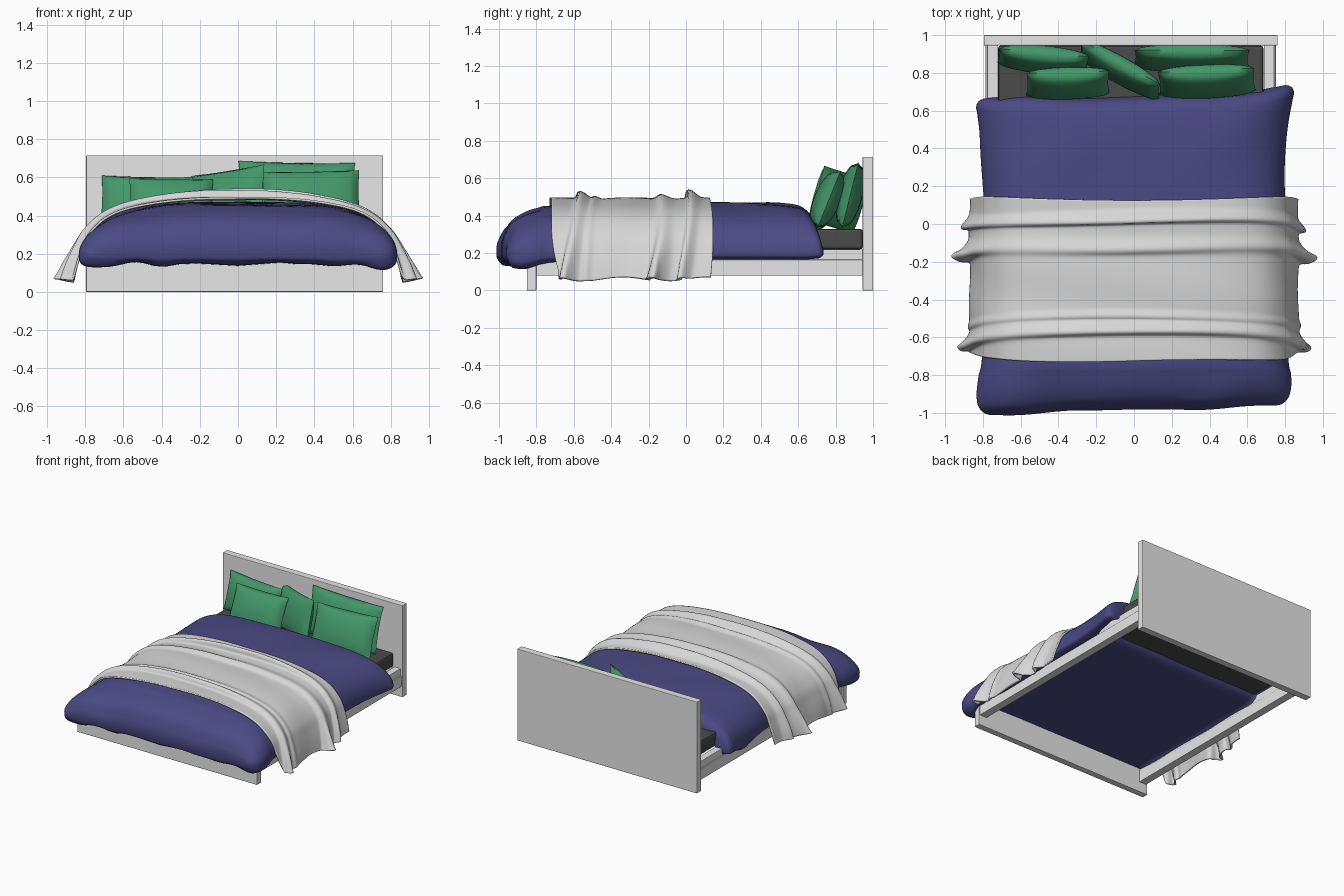
import bpy, bmesh, math
from math import sin, cos, pi, exp
from mathutils import Vector, Matrix

if "Cube" in bpy.data.objects:
    bpy.data.objects.remove(bpy.data.objects["Cube"])


def material(name, rgb):
    m = bpy.data.materials.new(name)
    m.use_nodes = True
    m.diffuse_color = (*rgb, 1)
    m.node_tree.nodes["Principled BSDF"].inputs["Base Color"].default_value = (*rgb, 1)
    return m


FRAME = material("pale grey frame", (0.8, 0.8, 0.8))
THROW = material("light grey wool", (0.68, 0.68, 0.68))
DUVET = material("indigo cotton", (0.07, 0.068, 0.232))
PILLOW = material("green cotton", (0.056, 0.31, 0.143))
MATTRESS = material("dark grey mattress", (0.068, 0.068, 0.068))


def finish(bm, name, mat, smooth=None):
    bmesh.ops.recalc_face_normals(bm, faces=bm.faces)
    me = bpy.data.meshes.new(name)
    bm.to_mesh(me)
    bm.free()
    me.materials.append(mat)
    ob = bpy.data.objects.new(name, me)
    bpy.context.collection.objects.link(ob)
    if smooth:
        bpy.context.view_layer.objects.active = ob
        bpy.ops.object.select_all(action="DESELECT")
        ob.select_set(True)
        bpy.ops.object.shade_smooth_by_angle(angle=math.radians(smooth))
    return ob


def box(name, mat, x, y, z, bevel=0.004):
    bm = bmesh.new()
    bmesh.ops.create_cube(bm, size=1)
    for v in bm.verts:
        v.co = [a + (b - a) * (c + 0.5) for (a, b), c in zip((x, y, z), v.co)]
    ob = finish(bm, name, mat)
    mod = ob.modifiers.new("Bevel", "BEVEL")
    mod.width, mod.segments = bevel, 2
    return ob


def spline(pts, t):
    """Catmull-Rom through pts, t in 0..1."""
    f = min(max(t, 0), 1) * (len(pts) - 1)
    i = min(int(f), len(pts) - 2)
    f -= i
    a, b, c, d = (Vector(pts[min(max(k, 0), len(pts) - 1)]) for k in range(i - 1, i + 3))
    return b + (c - a) * (f / 2) + (a * 2 - b * 5 + c * 4 - d) * (f * f / 2) \
        + (b * 3 - a - c * 3 + d) * (f ** 3 / 2)


def step(a, b, x):
    t = min(max((x - a) / (b - a), 0), 1)
    return t * t * (3 - 2 * t)


# Bed frame and mattress
MID = -0.017
box("headboard", FRAME, (-0.795, 0.76), (0.945, 1.0), (0, 0.715))
box("footboard", FRAME, (-0.795, 0.76), (-0.85, -0.80), (0, 0.22))
for side, label in ((1, "left"), (-1, "right")):
    def span(a, b):
        return sorted((MID + side * a, MID + side * b))
    box(label + "_side_rail", FRAME, span(0.705, 0.768), (-0.81, 0.96), (0.08, 0.165))
    box(label + "_upper_rail", FRAME, span(0.705, 0.76), (-0.81, 0.96), (0.16, 0.22))
box("mattress", MATTRESS, (-0.72, 0.685), (-0.79, 0.945), (0.22, 0.33), 0.015)

# Duvet: rounded closed sections lofted from foot to head (y, half width, top, hem)
STATIONS = [(-0.985, 0.76, 0.25, 0.18), (-0.975, 0.79, 0.29, 0.165), (-0.94, 0.82, 0.36, 0.15),
            (-0.88, 0.83, 0.405, 0.145), (-0.8, 0.825, 0.435, 0.14), (-0.7, 0.81, 0.453, 0.13),
            (-0.3, 0.80, 0.463, 0.13), (0.1, 0.80, 0.467, 0.15), (0.45, 0.81, 0.467, 0.15),
            (0.6, 0.83, 0.455, 0.15), (0.65, 0.84, 0.43, 0.155), (0.68, 0.83, 0.38, 0.16),
            (0.695, 0.80, 0.28, 0.18)]
CORE, RING, ROWS = 0.2, 88, 72
bm = bmesh.new()
rings = []
for r in range(ROWS + 1):
    y, w, top, hem = spline(STATIONS, r / ROWS)
    head, foot = step(0.3, 0.68, y), step(-0.7, -0.95, y)
    ring = []
    for k in range(RING):
        a = 2 * pi * k / RING
        c, s = cos(a), sin(a)
        u = math.copysign(abs(c) ** 0.5, c)
        x = u * w * (1 + 0.008 * sin(9 * y + 2 * u))
        if s >= 0:
            z = CORE + (top - CORE) * s
            z += s * (0.004 * sin(7 * x + 5 * y) + 0.003 * sin(13 * y - 9 * x))
            z += s * foot * 0.006 * sin(17 * x)
        else:
            # sides hang past the rails; the middle lies on the base, or on the mattress at the head
            hang = max(step(0.87, 0.94, abs(u)), step(-0.80, -0.86, y))
            rest = CORE - 0.012 + 0.07 * step(0.48, 0.5, y)
            sag = 0.07 * exp(-((y - 0.42) / 0.13) ** 2) * (u < 0)
            corner = (0.065 if u > 0 else 0.045) * step(0.6, 1, abs(u))
            ripple = 0.010 * sin(15 * x + 1) + 0.006 * sin(27 * x)
            low = hem - sag - step(-0.7, -0.9, y) * (corner + ripple) * step(-1.0, -0.95, y)
            low = CORE - (CORE - low) * abs(s) ** 0.5
            z = rest + (low - rest) * hang
        yy = y + head * (0.035 * u * abs(u) + 0.008 * sin(8 * x) - 0.02 * (1 - u * u) + 0.005)
        yy += foot * (0.022 * u + 0.006 * cos(6 * x + 1) + 0.004 * sin(13 * x))
        ring.append(bm.verts.new((x, yy, z)))
    rings.append(ring)
for p, q in zip(rings, rings[1:]):
    for k in range(RING):
        j = (k + 1) % RING
        bm.faces.new((p[k], p[j], q[j], q[k]))
# end caps are strips joining the upper and lower halves
for ring in (rings[0], rings[-1]):
    for k in range(RING // 2):
        quad = [ring[k], ring[k + 1], ring[-k - 1], ring[-k % RING]]
        bm.faces.new(list(dict.fromkeys(quad)))
finish(bm, "duvet", DUVET, 60)

# Throw: a draped sheet with crosswise folds (y mid, y side, width, lift mid, lift side)
DRAPE = [(0, 0.488), (0.2, 0.486), (0.4, 0.47), (0.58, 0.437), (0.70, 0.385),
         (0.785, 0.30), (0.825, 0.21), (0.85, 0.13), (0.865, 0.06)]
FOLDS = [(0.035, 0.0, 0.024, 0.045, 0.045), (-0.11, -0.155, 0.034, 0.025, 0.10),
         (-0.555, -0.62, 0.03, 0.042, 0.07), (-0.49, -0.53, 0.018, 0.016, 0.01)]
NU, NV = 96, 110
bm = bmesh.new()
grid = []
for i in range(NU + 1):
    u = 2 * i / NU - 1
    t, sgn = abs(u), (1 if u >= 0 else -1)
    base = spline(DRAPE, t)
    tangent = (spline(DRAPE, t + 0.01) - spline(DRAPE, t - 0.01)).normalized()
    nx, nz = -tangent.y, tangent.x
    col = []
    for j in range(NV + 1):
        v = j / NV
        y0 = -0.725 + 0.055 * t ** 3 + 0.006 * sin(7 * u)
        y = y0 + (0.135 - 0.01 * cos(5 * u) - y0) * v
        lift, lean = 0.004 * sin(16 * y + 4 * u), 0
        for ym, ys, wid, lm, ls in FOLDS:
            centre = ym + (ys - ym) * t ** 2 + 0.012 * sin(4 * u + ym * 9)
            amp = lm * (1 - 0.5 * sin(pi * t) ** 2) + (ls - lm) * t ** 4
            g = amp * exp(-((y - centre) / wid) ** 2)
            lift += g
            lean -= 0.55 * min(g, 0.05)
        z = max(base.y + nz * lift, 0.045) + 0.012 * sin(14 * y) * t ** 8
        col.append(bm.verts.new((sgn * (base.x + nx * lift), y + lean, z)))
    grid.append(col)
for p, q in zip(grid, grid[1:]):
    for j in range(NV):
        bm.faces.new((p[j], q[j], q[j + 1], p[j + 1]))
throw = finish(bm, "throw_blanket", THROW, 70)
solid = throw.modifiers.new("Solidify", "SOLIDIFY")
solid.thickness, solid.offset = 0.012, 0


# Pillows: two inflated grids welded along a pinched seam
def pillow(name, loc, size, lean, turn, roll):
    w, h, d = size
    bm = bmesh.new()
    for side in (1, -1):
        made = bmesh.ops.create_grid(bm, x_segments=20, y_segments=20, size=1)["verts"]
        for vert in made:
            a, b = vert.co.x, vert.co.y
            puff = (max(1 - a * a, 0) * max(1 - b * b, 0)) ** 0.4
            vert.co = (a * w / 2 * (1 - 0.03 * (1 - b * b)), -side * d / 2 * puff,
                       b * h / 2 * (1 - 0.03 * (1 - a * a)))
    bmesh.ops.remove_doubles(bm, verts=bm.verts, dist=0.0005)
    rot = [Matrix.Rotation(math.radians(r), 4, ax) for r, ax in ((turn, "Z"), (-lean, "X"), (roll, "Y"))]
    bmesh.ops.transform(bm, matrix=Matrix.Translation(loc) @ rot[0] @ rot[1] @ rot[2], verts=bm.verts)
    finish(bm, name, PILLOW, 60)


pillow("pillow_back_right", (-0.48, 0.87, 0.465), (0.48, 0.29, 0.13), 15, -5, 1)
pillow("pillow_front_right", (-0.35, 0.745, 0.46), (0.44, 0.29, 0.13), 24, 2, 1)
pillow("pillow_middle", (-0.075, 0.815, 0.485), (0.49, 0.31, 0.12), 14, -31, -8)
pillow("pillow_back_left", (0.305, 0.878, 0.51), (0.61, 0.35, 0.13), 14, 0, 1)
pillow("pillow_front_left", (0.385, 0.755, 0.485), (0.51, 0.32, 0.14), 22, 2, -1)
